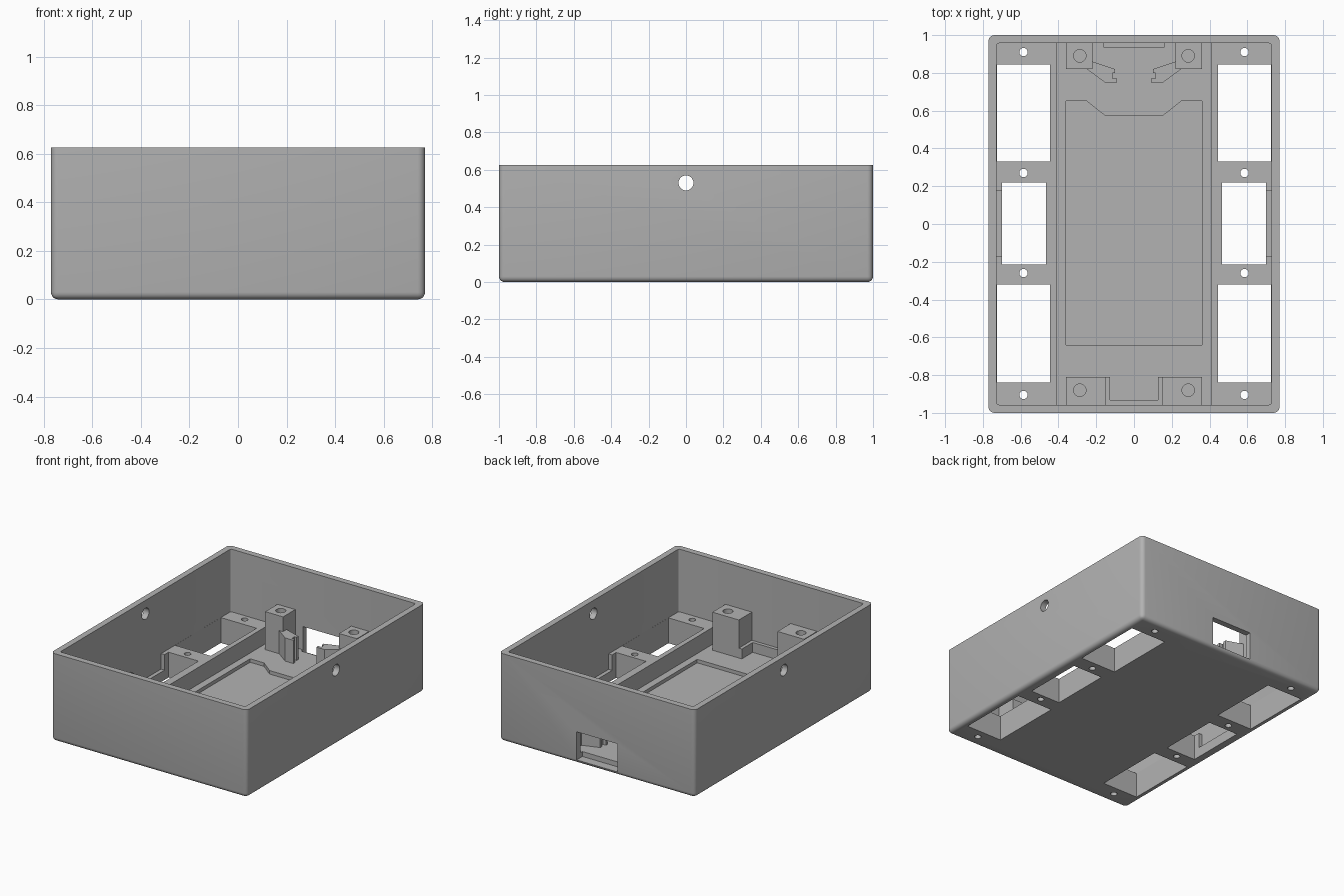
import bpy, bmesh, math

cube = bpy.data.objects.get("Cube")
if cube:
    bpy.data.objects.remove(cube, do_unlink=True)

GREY = (0.45, 0.45, 0.45, 1)
mat = bpy.data.materials.new("light grey plastic")
mat.use_nodes = True
mat.diffuse_color = GREY
bsdf = mat.node_tree.nodes["Principled BSDF"]
bsdf.inputs["Base Color"].default_value = GREY
bsdf.inputs["Roughness"].default_value = 0.6

HEIGHT, FLOOR, RAIL_TOP, POST_TOP = 0.625, 0.06, 0.18, 0.33
IN_X, IN_Y = 0.727, 0.957
parts = []


def finish(bm, name):
    bmesh.ops.recalc_face_normals(bm, faces=bm.faces)
    mesh = bpy.data.meshes.new(name)
    bm.to_mesh(mesh)
    bm.free()
    mesh.materials.append(mat)
    obj = bpy.data.objects.new(name, mesh)
    bpy.context.collection.objects.link(obj)
    return obj


def prism(name, outline, z0, z1, side=1, round_up=0, round_bottom=False):
    """Extrude an outline in x/y, optionally rounding its edges."""
    bm = bmesh.new()
    face = bm.faces.new([bm.verts.new((side * x, y, z0)) for x, y in outline])
    top = bmesh.ops.extrude_face_region(bm, geom=[face])
    for v in top["geom"]:
        if isinstance(v, bmesh.types.BMVert):
            v.co.z = z1
    if round_up:
        edges = [e for e in bm.edges
                 if abs(e.verts[0].co.z - e.verts[1].co.z) > 1e-5
                 or (round_bottom and max(v.co.z for v in e.verts) < z0 + 1e-5)]
        bmesh.ops.bevel(bm, geom=edges, offset=round_up, segments=5,
                        profile=0.5, affect='EDGES')
    return finish(bm, name)


def rect(x0, x1, y0, y1):
    return [(x0, y0), (x1, y0), (x1, y1), (x0, y1)]


def block(name, x0, x1, y0, y1, z0, z1, side=1, **kw):
    return prism(name, rect(x0, x1, y0, y1), z0, z1, side, **kw)


def drill(x, y, z, radius, length, along_x=False):
    bm = bmesh.new()
    bmesh.ops.create_cone(bm, cap_ends=True, segments=32, radius1=radius,
                          radius2=radius, depth=length)
    obj = finish(bm, "drill")
    if along_x:
        obj.rotation_euler.y = math.pi / 2
    obj.location = (x, y, z)
    return obj


def cut(targets, cutter):
    """Subtract the cutter from each target, then discard it."""
    cutter.hide_render = True
    for obj in targets:
        mod = obj.modifiers.new("cut", 'BOOLEAN')
        mod.operation = 'DIFFERENCE'
        mod.solver = 'EXACT'
        mod.object = cutter
        with bpy.context.temp_override(object=obj, active_object=obj):
            bpy.ops.object.modifier_apply(modifier=mod.name)
    bpy.data.objects.remove(cutter, do_unlink=True)


# Open case with rounded outside corners and bottom edge
case = block("case", -0.77, 0.77, -1, 1, 0, HEIGHT, round_up=0.03, round_bottom=True)
parts.append(case)
cut([case], block("cavity", -IN_X, IN_X, -IN_Y, IN_Y, FLOOR, 1, round_up=0.012))

# Shallow tray in the middle of the floor
half = [(0.36, -0.64), (0.36, 0.65), (0.25, 0.65), (0.155, 0.575)]
cut([case], prism("tray", half + [(-x, y) for x, y in reversed(half)], 0.035, 0.2))

# Socket window in the back wall, cut slightly into the floor
cut([case], block("window", -0.16, 0.16, 0.935, 1.1, 0.025, 0.225))

# Cable hole through both side walls
cut([case], drill(0, 0, 0.53, 0.04, 2, along_x=True))

for side, label in ((1, "left"), (-1, "right")):
    # Mounting rail with pockets, open through the floor
    rail = block(label + "_rail", 0.41, IN_X, -IN_Y, IN_Y, FLOOR, RAIL_TOP, side)
    parts.append(rail)
    for y0, y1 in ((0.33, 0.845), (-0.84, -0.32)):
        cut([case, rail], block("pocket", 0.445, 0.7265, y0, y1, -0.1, 0.3, side))
    cut([case, rail], block("pocket", 0.465, 0.70, -0.215, 0.22, -0.1, 0.3, side))
    cut([rail], block("notch", 0.68, 0.75, -0.17, 0.175, FLOOR + 0.01, 0.3, side))
    for y in (0.91, 0.27, -0.26, -0.905):
        cut([case, rail], drill(side * 0.585, y, 0.1, 0.022, 0.4))

    # Screw posts at the back and front
    back = block(label + "_back_post", 0.22, 0.36, 0.82, IN_Y, FLOOR, POST_TOP, side)
    front = block(label + "_front_post", 0.152, 0.36, -IN_Y, -0.81, FLOOR, POST_TOP, side)
    for post, y in ((back, 0.89), (front, -0.88)):
        cut([post], drill(side * 0.287, y, POST_TOP, 0.033, 0.3))
        parts.append(post)

    # Low ledge beside the front post
    parts.append(block(label + "_front_ledge", 0.128, 0.152, -IN_Y, -0.81,
                       FLOOR, 0.13, side))

    # Angled, grooved arm that holds the socket board
    arm = [(0.25, 0.82), (0.155, 0.75), (0.09, 0.75), (0.09, 0.77), (0.115, 0.77),
           (0.115, 0.80), (0.10, 0.80), (0.10, 0.82), (0.22, 0.86)]
    parts.append(prism(label + "_board_arm", arm, FLOOR, 0.225, side))

# Ledge joining the front posts along the wall
parts.append(block("front_wall_ledge", -0.128, 0.128, -IN_Y, -0.932, FLOOR, 0.13))

# Smooth shading with sharp corners kept
bpy.ops.object.select_all(action='DESELECT')
for obj in parts:
    obj.select_set(True)
bpy.context.view_layer.objects.active = case
bpy.ops.object.shade_smooth_by_angle(angle=math.radians(30))
